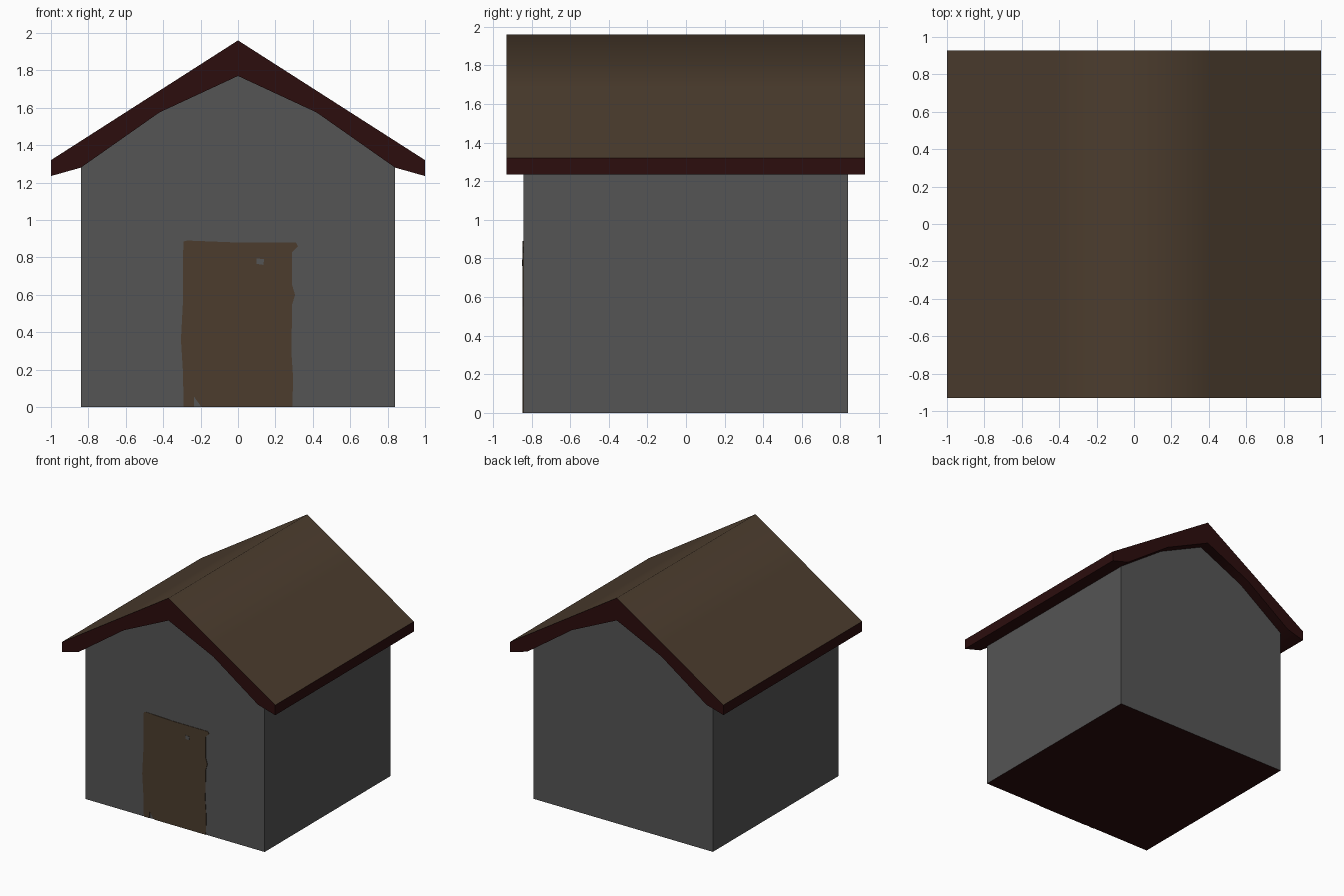
import bpy, bmesh

if "Cube" in bpy.data.objects:
    bpy.data.objects.remove(bpy.data.objects["Cube"])


def material(name, rgb):
    m = bpy.data.materials.new(name)
    m.diffuse_color = (*rgb, 1.0)
    m.use_nodes = True
    m.node_tree.nodes["Principled BSDF"].inputs["Base Color"].default_value = m.diffuse_color
    return m


GREY = material("stone grey", (0.09, 0.09, 0.09))
BROWN = material("wood brown", (0.072, 0.046, 0.027))
RED = material("dark red", (0.025, 0.004, 0.004))


def finish(bm, name, mats):
    bmesh.ops.recalc_face_normals(bm, faces=bm.faces)
    me = bpy.data.meshes.new(name)
    bm.to_mesh(me)
    bm.free()
    ob = bpy.data.objects.new(name, me)
    bpy.context.collection.objects.link(ob)
    for m in mats:
        me.materials.append(m)
    return ob


def extrude_profile(bm, pts, y0, y1):
    """Prism from an x-z outline, running from y0 to y1."""
    face = bm.faces.new([bm.verts.new((x, y0, z)) for x, z in pts])
    out = bmesh.ops.extrude_face_region(bm, geom=[face], use_keep_orig=True)
    for v in out["geom"]:
        if isinstance(v, bmesh.types.BMVert):
            v.co.y = y1


def mirrored(half):
    """Half profile starting on the centre line -> full profile, left to right."""
    return [(-x, z) for x, z in reversed(half[1:])] + half


# Underside and top of the roof, from ridge to eave
UNDER = [(0, 1.77), (0.42, 1.575), (0.84, 1.28), (1.0, 1.235)]
TOP = [(x, 1.96 - 0.64 * x) for x, _ in UNDER]

# Walls: gabled block, with a dark red floor underneath
bm = bmesh.new()
extrude_profile(bm, [(-0.84, 0)] + mirrored(UNDER[:3]) + [(0.84, 0)], -0.843, 0.84)
bm.normal_update()
bmesh.ops.recalc_face_normals(bm, faces=bm.faces)
for f in bm.faces:
    f.material_index = 1 if f.normal.z < -0.9 else 0
# The faces against the roof are hidden
hidden = [f for f in bm.faces if f.normal.z > 0.3]
bmesh.ops.delete(bm, geom=hidden, context="FACES")
finish(bm, "walls", [GREY, RED])

# Roof: bent slab, brown on top, dark red on edges and underside
bm = bmesh.new()
rows = {}
for key, prof in (("top", mirrored(TOP)), ("under", mirrored(UNDER))):
    rows[key] = [[bm.verts.new((x, y, z)) for x, z in prof] for y in (-0.93, 0.927)]
top, under = rows["top"], rows["under"]
n = len(top[0])
for i in range(n - 1):
    for row, idx in ((top, 0), (under, 1)):
        f = bm.faces.new((row[0][i], row[0][i + 1], row[1][i + 1], row[1][i]))
        f.material_index, f.smooth = idx, True
    for e in (0, 1):
        f = bm.faces.new((top[e][i], top[e][i + 1], under[e][i + 1], under[e][i]))
        f.material_index = 1
for i in (0, n - 1):
    bm.faces.new((top[0][i], top[1][i], under[1][i], under[0][i])).material_index = 1
for e in bm.edges:
    e.smooth = all(f.smooth for f in e.link_faces)
finish(bm, "roof", [BROWN, RED])

# Door: thin plate with a slightly ragged outline
DOOR = [(-0.29, 0), (-0.295, 0.2), (-0.305, 0.36), (-0.295, 0.55), (-0.295, 0.8),
        (-0.29, 0.885), (-0.27, 0.89), (-0.02, 0.88), (0.2, 0.88), (0.31, 0.88),
        (0.32, 0.86), (0.29, 0.83), (0.29, 0.65), (0.305, 0.6), (0.29, 0.55),
        (0.285, 0.3), (0.295, 0.15), (0.29, 0), (-0.195, 0), (-0.235, 0.055), (-0.235, 0)]
bm = bmesh.new()
extrude_profile(bm, DOOR, -0.847, -0.842)
finish(bm, "door", [BROWN])

# Door handle: small grey plate
bm = bmesh.new()
extrude_profile(bm, [(0.1, 0.765), (0.135, 0.76), (0.14, 0.79), (0.1, 0.795)], -0.849, -0.846)
finish(bm, "door_handle", [GREY])
